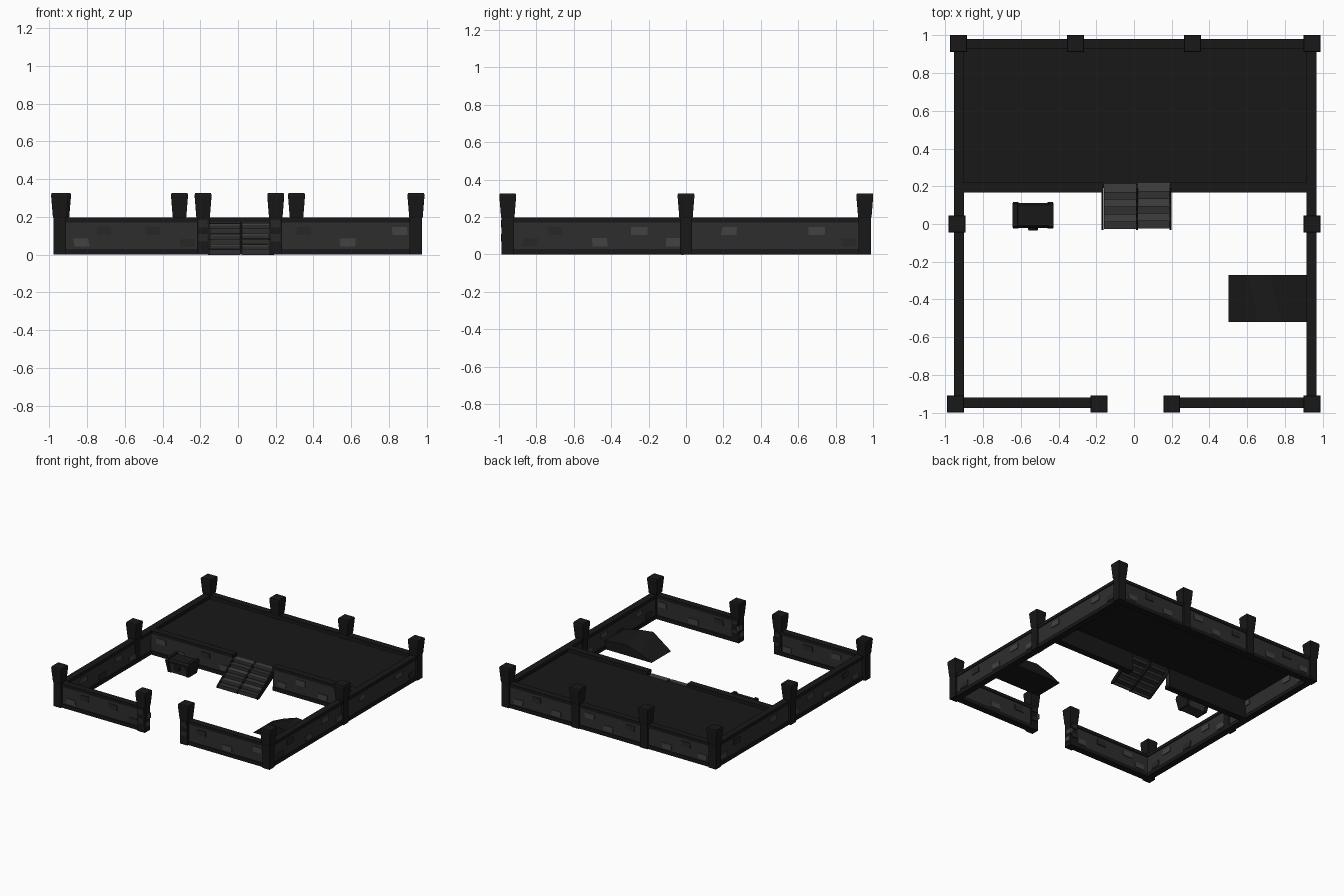
import bpy, bmesh, math, random
from mathutils import Vector, Matrix

if "Cube" in bpy.data.objects:
    bpy.data.objects.remove(bpy.data.objects["Cube"])

random.seed(4)

def mat(name, v):
    m = bpy.data.materials.new(name)
    m.diffuse_color = (v, v, v, 1)
    m.use_nodes = True
    m.node_tree.nodes["Principled BSDF"].inputs["Base Color"].default_value = m.diffuse_color
    return m

DARK, PANEL, BRICK, BRICK2 = mat("dark", .009), mat("panel", .027), mat("brick", .055), mat("dull_brick", .02)
STEP, STEP2 = mat("step", .05), mat("step_shade", .03)

def finish(name, bm, material):
    bmesh.ops.recalc_face_normals(bm, faces=bm.faces)
    me = bpy.data.meshes.new(name)
    bm.to_mesh(me)
    bm.free()
    me.materials.append(material)
    o = bpy.data.objects.new(name, me)
    bpy.context.collection.objects.link(o)
    return o

def box(name, c, s, material, rot=0, tilt=0, skew=0):
    bm = bmesh.new()
    bmesh.ops.create_cube(bm, size=1)
    offs = {k: random.uniform(-skew, skew) for k in ((-1, -1), (-1, 1), (1, -1), (1, 1))}
    for v in bm.verts:  # uneven stone corners, same on front and back
        v.co.x += offs[(1 if v.co.x > 0 else -1, 1 if v.co.z > 0 else -1)]
    bm.transform(Matrix.Translation(c) @ Matrix.Rotation(rot, 4, 'Z')
                 @ Matrix.Rotation(tilt, 4, 'X') @ Matrix.Diagonal((*s, 1)))
    return finish(name, bm, material)

def loft(name, x, y, sections, material, dx=0):
    """Stack of rectangles (half x, half y, z) joined into a solid; dx slides the foot sideways."""
    bm = bmesh.new()
    top = sections[-1][2]
    rings = [[bm.verts.new((x + dx * (1 - z / top) + sx * hx, y + sy * hy, z))
              for sx, sy in ((-1, -1), (1, -1), (1, 1), (-1, 1))] for hx, hy, z in sections]
    for a, b in zip(rings, rings[1:]):
        for i in range(4):
            j = (i + 1) % 4
            bm.faces.new((a[i], a[j], b[j], b[i]))
    bm.faces.new(rings[0])
    bm.faces.new(rings[-1])
    return finish(name, bm, material)

def bridge(name, pts_a, pts_b, material):
    """Solid between two outlines with matching points."""
    bm = bmesh.new()
    a = [bm.verts.new(p) for p in pts_a]
    b = [bm.verts.new(p) for p in pts_b]
    bm.faces.new(a)
    bm.faces.new(b)
    for i in range(len(a)):
        j = (i + 1) % len(a)
        bm.faces.new((a[i], a[j], b[j], b[i]))
    return finish(name, bm, material)

def wall(name, a, b, bricks, sides=(-1, 1)):
    """Panel wall with base and cap rails, loose bricks on its faces."""
    a, b = Vector((*a, 0)), Vector((*b, 0))
    d = b - a
    L, u, rot = d.length, d.normalized(), math.atan2(d.y, d.x)
    n = Vector((-u.y, u.x, 0))
    mid = (a + b) / 2
    up = lambda z: Vector((0, 0, z))
    box(name + "_panel", mid + up(.098), (L, .04, .15), PANEL, rot)
    box(name + "_base", mid + up(.015), (L, .054, .03), DARK, rot)
    box(name + "_cap", mid + up(.183), (L, .054, .026), DARK, rot)
    for side in sides:
        for t, z in bricks:
            box(name + "_brick", a + u * t + n * side * .018 + up(z), (.08, .016, .043),
                random.choice((BRICK, BRICK, BRICK2)), rot, 0, .07)

# enclosure walls
wall("front_wall_left", (-.945, -.947), (-.185, -.947), [(.115, .065), (.235, .125), (.49, .125), (.68, .062)])
wall("front_wall_right", (.2, -.947), (.94, -.947), [(.15, .125), (.38, .065), (.66, .125)])
side_bricks = [(.12, .065), (.25, .125), (.49, .065), (.70, .125), (.88, .065),
               (1.18, .125), (1.65, .125), (1.82, .065)]
wall("left_wall", (-.928, -.95), (-.928, .953), side_bricks)
wall("right_wall", (.94, -.95), (.94, .953), side_bricks)
wall("back_wall", (-.93, .953), (.94, .953), [(.1, .065), (.25, .125), (.42, .065), (.75, .125), (.95, .065),
                                             (1.12, .125), (1.42, .065), (1.6, .125), (1.76, .065)])

# platform: retaining walls with dark backing, and floor
for name, x0, x1, bricks in (("platform_wall_left", -.915, -.165, [(.1, .125), (.27, .065), (.5, .125), (.67, .065)]),
                             ("platform_wall_right", .195, .93, [(.08, .065), (.25, .125), (.45, .065), (.63, .125)])):
    wall(name, (x0, .194), (x1, .194), bricks, (-1,))
    box(name + "_backing", ((x0 + x1) / 2, .216, .08), (x1 - x0, .008, .16), DARK)
box("platform_floor", (.007, .56, .160), (1.85, .74, .006), DARK)

# posts with flared heads
posts = [(-.93, .956), (.943, .956), (-.31, .956), (.31, .956), (-.937, 0), (.943, 0),
         (-.945, -.953), (-.185, -.953), (.2, -.953), (.943, -.953)]
for x, y in posts:
    loft("post", x, y, [(h, h, z) for h, z in
                        ((.033, 0), (.033, .195), (.036, .2), (.045, .31), (.045, .317), (.042, .326))], DARK)

# bricks set into the gate posts
for x in (-.185, .2):
    for z in (.09, .165):
        box("gate_brick", (x, -.95, z), (.05, .078, .04), BRICK2, 0, 0, .05)
    s = 1 if x < 0 else -1
    for z, dy in ((.06, -.005), (.12, .008)):
        box("gate_end_brick", (x + s * .03, -.947 + dy, z), (.02, .05, .04), BRICK)

# split stair: two flights of thin treads and risers, between stringers
N = 6
for x0, x1, off in ((-.16, .01, 0), (.02, .19, .004)):
    for i in range(N):
        y, z = -.025 + i * .039 + off, .0275 * (i + 1)
        box("stair_tread", ((x0 + x1) / 2, y + .02, z - .004), (x1 - x0, .044, .01),
            STEP if i % 2 else STEP2, 0, random.uniform(-.08, .08))
        box("stair_riser", ((x0 + x1) / 2, y + .004, z - .017), (x1 - x0, .008, .027), PANEL)
stringer = [(-.032, 0), (-.005, 0), (.212, .125), (.212, .172), (.19, .172), (-.032, .018)]
for x in (-.166, .015, .194):
    bridge("stair_stringer", [(x - .005, *p) for p in stringer], [(x + .005, *p) for p in stringer], DARK)

# chest: tapered body, lid, end bands and round lock
cx, cy = -.535, .046
loft("chest_body", cx, cy, [(.08, .048, 0), (.092, .06, .08)], PANEL)
loft("chest_lid", cx, cy, [(.094, .064, .077), (.096, .066, .097), (.09, .054, .11)], DARK)
for s in (-1, 1):
    loft("chest_band", cx + s * .095, cy, [(.012, .054, 0), (.014, .071, .095), (.013, .06, .117)], DARK, -s * .013)
bm = bmesh.new()
bmesh.ops.create_cone(bm, cap_ends=True, segments=8, radius1=.032, radius2=.024, depth=.034,
                      matrix=Matrix.Translation((cx, cy - .064, .06)) @ Matrix.Rotation(math.pi / 2, 4, 'X'))
finish("chest_lock", bm, DARK)

# uneven sloped mound against the right wall
near = [(.5, 0), (.66, .115), (.78, .1), (.92, .07), (.92, 0)]
far = [(.5, 0), (.6, .045), (.72, .085), (.92, .07), (.92, 0)]
bridge("mound", [(x, -.52, z) for x, z in near], [(x, -.27, z) for x, z in far], DARK)
